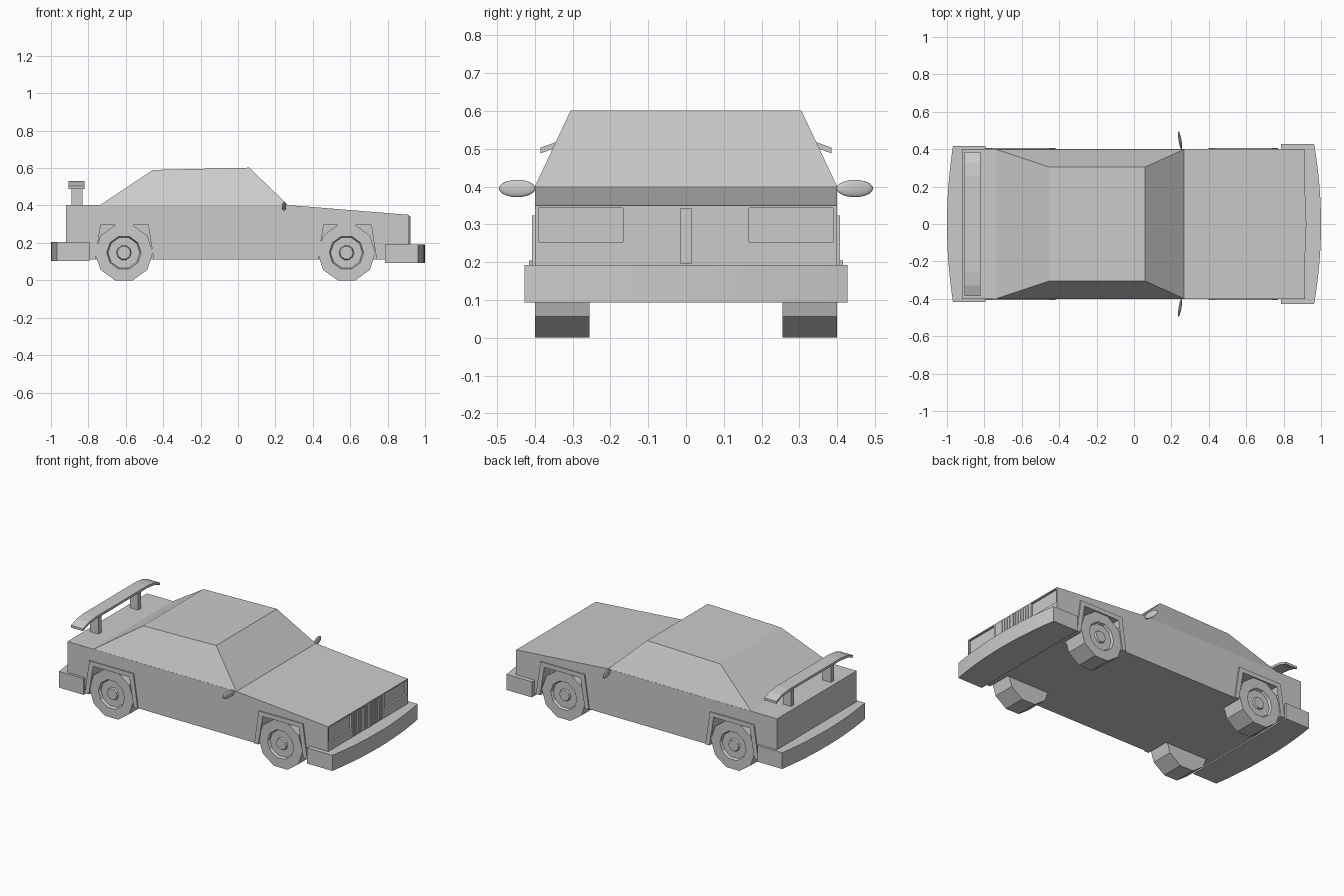
import bpy, bmesh, math
from mathutils import Matrix, Vector

if "Cube" in bpy.data.objects:
    bpy.data.objects.remove(bpy.data.objects["Cube"])

grey = bpy.data.materials.new("plain grey")
grey.use_nodes = True
grey.diffuse_color = (0.6, 0.6, 0.6, 1)
grey.node_tree.nodes["Principled BSDF"].inputs["Base Color"].default_value = (0.6, 0.6, 0.6, 1)


def finish(name, bm):
    bmesh.ops.recalc_face_normals(bm, faces=bm.faces)
    mesh = bpy.data.meshes.new(name)
    bm.to_mesh(mesh)
    bm.free()
    mesh.materials.append(grey)
    obj = bpy.data.objects.new(name, mesh)
    bpy.context.collection.objects.link(obj)
    return obj


def loft(name, start, end):
    """Solid between two matching outlines."""
    bm = bmesh.new()
    a = [bm.verts.new(p) for p in start]
    b = [bm.verts.new(p) for p in end]
    bm.faces.new(a)
    bm.faces.new(b)
    for i in range(len(a)):
        j = (i + 1) % len(a)
        bm.faces.new((a[i], a[j], b[j], b[i]))
    return finish(name, bm)


def side_prism(name, outline, y0, y1):
    return loft(name, [(x, y0, z) for x, z in outline], [(x, y1, z) for x, z in outline])


def box(name, x0, x1, y0, y1, z0, z1):
    return side_prism(name, [(x0, z0), (x1, z0), (x1, z1), (x0, z1)], y0, y1)


def cut(target, cutter):
    cutter.hide_render = True
    mod = target.modifiers.new("cut", 'BOOLEAN')
    mod.operation = 'DIFFERENCE'
    mod.solver = 'EXACT'
    mod.object = cutter
    bpy.context.view_layer.objects.active = target
    bpy.ops.object.modifier_apply(modifier=mod.name)
    bpy.data.objects.remove(cutter)


def arch(cx, grow, bottom):
    """Trapezoid wheel opening, open end at the bottom."""
    low, high, top = 0.158 + grow, 0.127 + grow, 0.296 + grow
    return [(cx - low, bottom), (cx - high, top), (cx + high, top), (cx + low, bottom)]


# Lower body with wheel wells and recessed headlights
body = side_prism("body", [(-0.92, 0.11), (0.915, 0.11), (0.915, 0.35),
                           (0.27, 0.402), (-0.92, 0.402)], -0.4, 0.4)
axles = {"rear": -0.607, "front": 0.585}
sides = {"left": 1, "right": -1}
for cx in axles.values():
    for s in sides.values():
        cut(body, side_prism("well_cutter", arch(cx, 0, 0.1), s * 0.25, s * 0.5))
for s in sides.values():
    cut(body, box("lamp_cutter", 0.903, 1, s * 0.167, s * 0.39, 0.253, 0.343))

# Cabin with tapered sides
base = [(-0.74, -0.4), (0.27, -0.4), (0.27, 0.4), (-0.74, 0.4)]
roof = [(-0.455, -0.305, 0.59), (0.06, -0.305, 0.602), (0.06, 0.305, 0.602), (-0.455, 0.305, 0.59)]
loft("cabin", [(x, y, 0.4) for x, y in base], roof)


# Curved bumpers wrapping the ends
def bumper(name, d, inner, half, corner, z0, z1):
    outline = [(d * inner, -half)]
    for i in range(13):
        t = i / 6 - 1
        outline.append((d * (1 - (1 - corner) * t * t), t * half))
    outline.append((d * inner, half))
    return loft(name, [(x, y, z0) for x, y in outline], [(x, y, z1) for x, y in outline])


bumper("front_bumper", 1, 0.785, 0.428, 0.963, 0.093, 0.192)
bumper("rear_bumper", -1, 0.795, 0.416, 0.968, 0.102, 0.205)


# Ten-sided wheels with recessed rims and a hub cap
def wheel(name, cx, s):
    rings = [(0.155, 0.255), (0.155, 0.4), (0.092, 0.4), (0.085, 0.385), (0.04, 0.385), (0.035, 0.395)]
    bm = bmesh.new()
    loops = []
    for r, y in rings:
        angles = [math.tau * i / 10 for i in range(10)]
        loops.append([bm.verts.new((cx + r * math.cos(a), s * y, 0.1475 + r * math.sin(a)))
                      for a in angles])
    for p, q in zip(loops, loops[1:]):
        for i in range(10):
            j = (i + 1) % 10
            bm.faces.new((p[i], p[j], q[j], q[i]))
    bm.faces.new(loops[0])
    bm.faces.new(loops[-1])
    return finish(name, bm)


for end, cx in axles.items():
    for side, s in sides.items():
        wheel(f"{end}_{side}_wheel", -0.61 if end == "rear" else 0.58, s)
        # Raised trim around the wheel opening
        outline = arch(cx, 0.028, 0.11) + arch(cx, 0, 0.11)[::-1]
        side_prism(f"{end}_{side}_arch_trim", outline, s * 0.39, s * 0.407)

# Ribbed grille in two halves with a centre bar
for side, s in sides.items():
    box(f"{side}_grille", 0.905, 0.917, s * 0.015, s * 0.15, 0.195, 0.343)
    for i in range(6):
        y = 0.021 + i * 0.0225
        box(f"{side}_grille_rib", 0.91, 0.92, s * y, s * (y + 0.012), 0.198, 0.34)
box("grille_bar", 0.905, 0.922, -0.015, 0.015, 0.195, 0.343)

# Spoiler wing with drooping ends on two posts
span = [(-0.385, 0.488), (-0.33, 0.508), (-0.26, 0.516), (0.26, 0.516), (0.33, 0.508), (0.385, 0.488)]
wing = span + [(y, z + 0.015) for y, z in reversed(span)]
loft("spoiler_wing", [(-0.905, y, z) for y, z in wing], [(-0.82, y, z) for y, z in wing])
for side, s in sides.items():
    box(f"{side}_spoiler_post", -0.89, -0.832, s * 0.185, s * 0.215, 0.39, 0.52)

# Thin oval door mirrors, swept back
for side, s in sides.items():
    bm = bmesh.new()
    bmesh.ops.create_uvsphere(bm, u_segments=16, v_segments=10, radius=1)
    bmesh.ops.transform(bm, verts=bm.verts, matrix=Matrix.Translation((0.246, s * 0.447, 0.395))
                        @ Matrix.Rotation(s * 0.17, 4, 'Z') @ Matrix.Diagonal(Vector((0.008, 0.049, 0.023, 1))))
    for f in bm.faces:
        f.smooth = True
    finish(f"{side}_mirror", bm)
